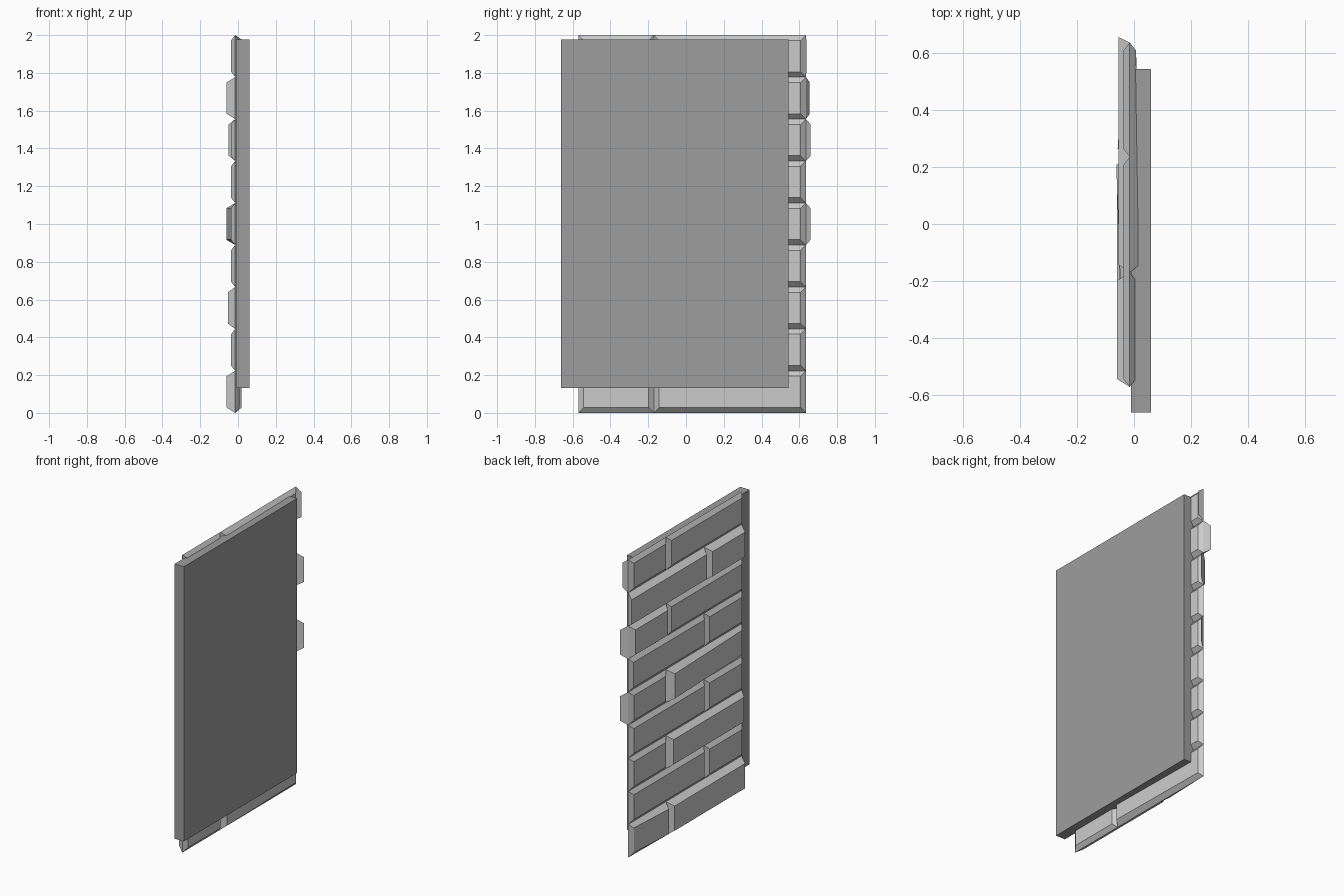
import bpy, bmesh

if "Cube" in bpy.data.objects:
    bpy.data.objects.remove(bpy.data.objects["Cube"])

ROWS, Y0, Y1, XG = 9, -0.57, 0.635, -0.015   # XG is the mortar plane
H = 2.0 / ROWS
B = 0.028                                    # bevel width


def finish(bm, name):
    bmesh.ops.remove_doubles(bm, verts=bm.verts, dist=0.0005)
    me = bpy.data.meshes.new(name)
    bm.to_mesh(me)
    bm.free()
    ob = bpy.data.objects.new(name, me)
    bpy.context.scene.collection.objects.link(ob)
    return ob


def brick(bm, row, ya, yb, da, db, side, end=B):
    """Bevelled brick; da / db are depths at its ends, end is the inset at yb."""
    za, zb = row * H, (row + 1) * H
    base = [(XG, ya, za), (XG, yb, za), (XG, yb, zb), (XG, ya, zb)]
    xa, xb = XG + side * da, XG + side * db
    face = [(xa, ya + B, za + B), (xb, yb - end, za + B),
            (xb, yb - end, zb - B), (xa, ya + B, zb - B)]
    lo = [bm.verts.new(p) for p in base]
    hi = [bm.verts.new(p) for p in face]
    quads = [hi] + [[lo[i], lo[(i + 1) % 4], hi[(i + 1) % 4], hi[i]] for i in range(4)]
    for q in quads:
        bm.faces.new(q if side > 0 else q[::-1])


# Exposed brick courses, bottom to top: end depths of the lower-y and higher-y brick
front = [(.045, .045, .042, .022), (.022, .022, .022, .022), (.038, .038, .022, .022),
         (.022, .022, .022, .022), (.022, .047, .022, .022), (.022, .022, .022, .020),
         (.022, .022, .034, .034), (.045, .045, .040, .040), (.022, .022, .022, .022)]
bm = bmesh.new()
for r, (a, b, c, d) in enumerate(front):
    joint = -0.17 if r % 2 else 0.235
    brick(bm, r, Y0, joint, a, b, -1)
    brick(bm, r, joint, Y1, c, d, -1, -.02 if r == 7 else B)
finish(bm, "front_bricks")

# Rear brick courses, half hidden by the backing slab
bm = bmesh.new()
for r in range(ROWS):
    joint = 0.235 if r % 2 else -0.17
    brick(bm, r, Y0, joint, .022, .022, 1)
    brick(bm, r, joint, Y1, .034, .022, 1)
# Flared end faces on a few courses
for r, y in ((4, .66), (6, .66), (8, .637)):
    za, zb = r * H, (r + 1) * H
    pts = [(XG, Y1, za), (XG, Y1, zb), (.027, y, zb - B), (.027, y, za + B)]
    bm.faces.new([bm.verts.new(p) for p in pts])
finish(bm, "rear_bricks")

# Flat backing slab, darker than the bricks
bpy.ops.mesh.primitive_cube_add(size=1, location=(.025, -.059, 1.053))
slab = bpy.context.object
slab.name = "backing_slab"
slab.scale = (.07, 1.203, 1.845)
dark = bpy.data.materials.new("dark_backing")
dark.diffuse_color = (.34, .34, .34, 1)
dark.use_nodes = True
dark.node_tree.nodes["Principled BSDF"].inputs["Base Color"].default_value = dark.diffuse_color
slab.data.materials.append(dark)
